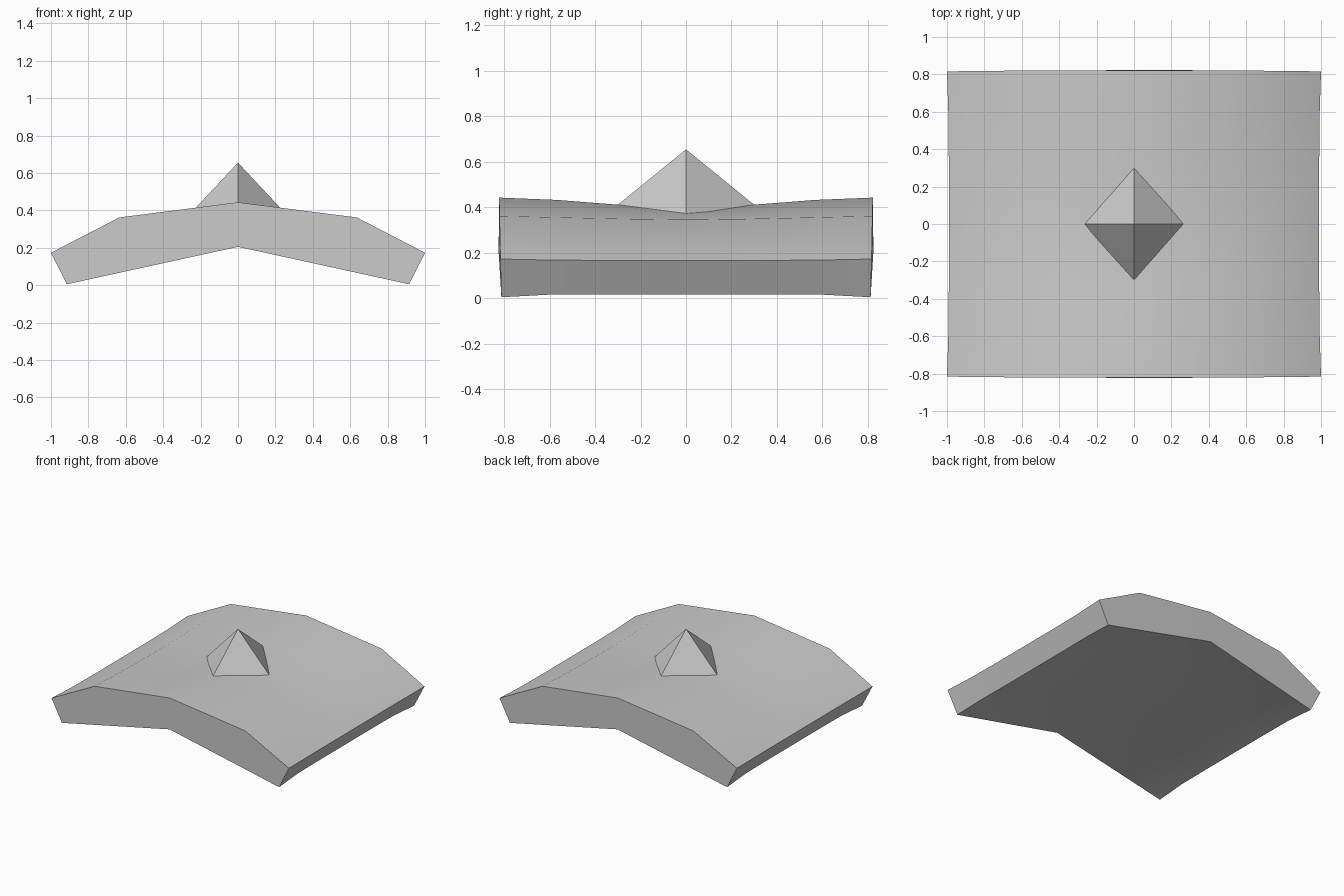
import bpy
import bmesh
import math

cube = bpy.data.objects.get("Cube")
if cube:
    bpy.data.objects.remove(cube, do_unlink=True)

stone = bpy.data.materials.new("plain grey")
stone.use_nodes = True
GREY = (0.6, 0.6, 0.6, 1.0)
stone.diffuse_color = GREY
stone.node_tree.nodes["Principled BSDF"].inputs["Base Color"].default_value = GREY


def add_object(name, bm):
    bmesh.ops.recalc_face_normals(bm, faces=bm.faces[:])
    mesh = bpy.data.meshes.new(name)
    bm.to_mesh(mesh)
    bm.free()
    mesh.materials.append(stone)
    obj = bpy.data.objects.new(name, mesh)
    bpy.context.collection.objects.link(obj)
    return obj


# Half cross-sections (ridge, shoulder, rim, lower rim, underside) along the depth
END = [(0, 0.443), (0.635, 0.362), (1.0, 0.173), (0.915, 0.005), (0, 0.205)]
INNER = [(0, 0.433), (0.63, 0.356), (0.992, 0.168), (0.908, 0.018), (0, 0.21)]
NEAR = [(0, 0.412), (0.63, 0.35), (0.99, 0.167), (0.906, 0.018), (0, 0.212)]
MIDDLE = [(0, 0.393), (0.63, 0.346), (0.99, 0.167), (0.906, 0.018), (0, 0.213)]
STATIONS = [(0.82, END), (0.57, INNER), (0.3, NEAR), (0, MIDDLE)]
END_BULGE = [0.002, 0, -0.004, -0.008, 0.004]

# Arched slab with a gently sagging top
bm = bmesh.new()
rows = [(-y, half) for y, half in STATIONS] + [(y, half) for y, half in STATIONS[-2::-1]]
loops = []
for y, half in rows:
    right = [(x, z, b) for (x, z), b in zip(half, END_BULGE)]
    outline = right + [(-x, z, b) for x, z, b in right[-2:0:-1]]
    side = math.copysign(1, y) if abs(y) > 0.8 else 0
    loops.append([bm.verts.new((x, y + side * b, z)) for x, z, b in outline])
for a, b in zip(loops, loops[1:]):
    for i in range(len(a)):
        j = (i + 1) % len(a)
        bm.faces.new((a[i], a[j], b[j], b[i]))
# End caps split down the middle
for loop in (loops[0], loops[-1]):
    bm.faces.new(loop[:5])
    bm.faces.new(loop[4:] + loop[:1])
slab = add_object("arched_slab", bm)
bpy.ops.object.select_all(action="DESELECT")
slab.select_set(True)
bpy.context.view_layer.objects.active = slab
bpy.ops.object.shade_smooth_by_angle(angle=math.radians(35))

# Four-sided peak set into the top
bm = bmesh.new()
bmesh.ops.create_cone(bm, cap_ends=True, segments=4, radius1=1, radius2=0, depth=1)
for v in bm.verts:
    v.co = (v.co.x * 0.304, v.co.y * 0.4, 0.33 + (v.co.z + 0.5) * 0.325)
add_object("pyramid_peak", bm)
